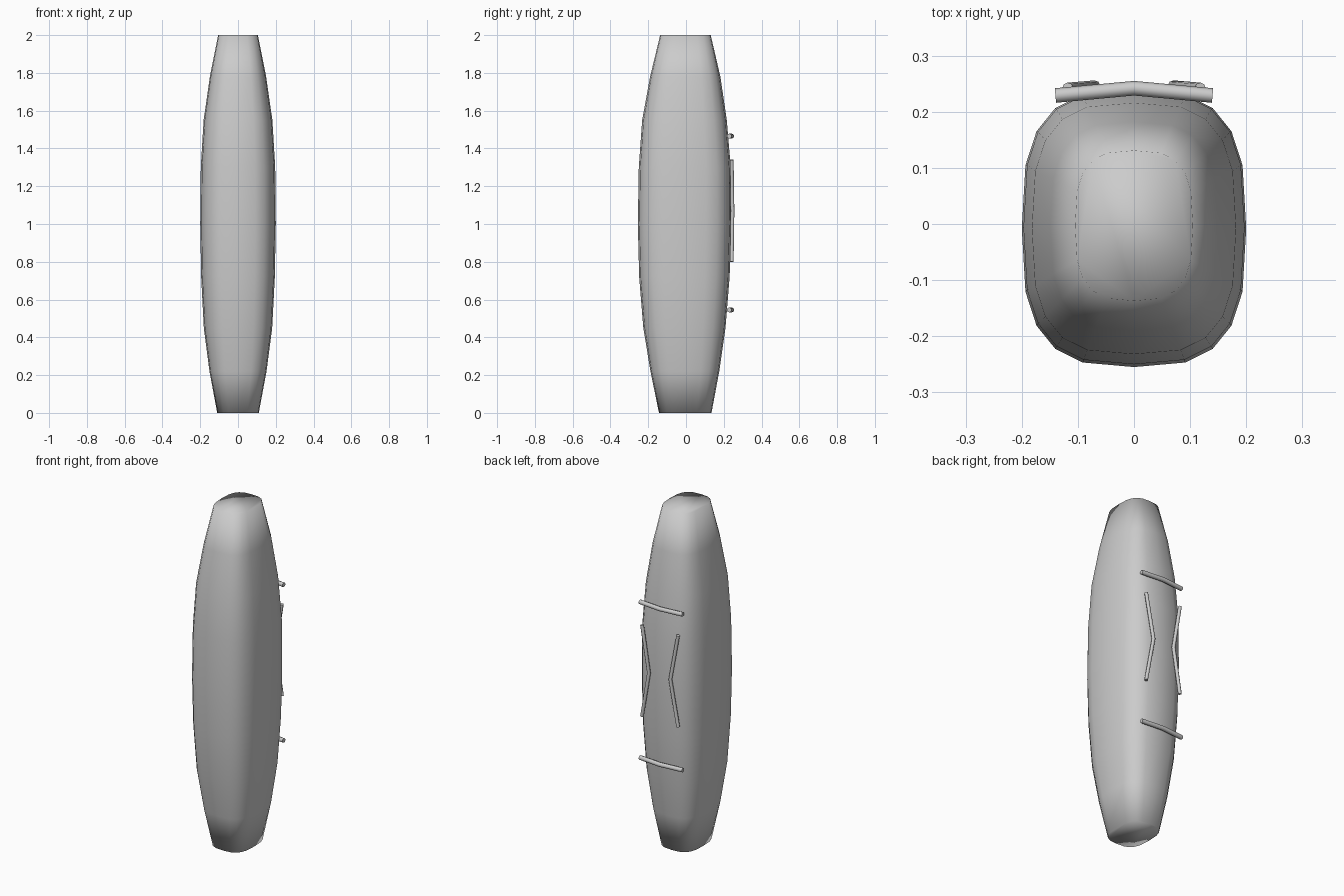
import bpy, bmesh, math

if "Cube" in bpy.data.objects:
    bpy.data.objects.remove(bpy.data.objects["Cube"])

# hull sections: z, half width x, front y, back y
SECTIONS = [(0, .11, -.143, .135), (.22, .151, -.188, .176), (.45, .181, -.226, .209),
            (.72, .195, -.248, .231), (1, .2, -.255, .239), (1.3, .197, -.25, .237),
            (1.55, .182, -.232, .216), (1.78, .149, -.19, .182), (2, .105, -.137, .131)]
SIDES = 20


def power(v):
    return math.copysign(abs(v) ** (2 / 3), v)


def make_object(name, bm):
    bmesh.ops.recalc_face_normals(bm, faces=bm.faces)
    me = bpy.data.meshes.new(name)
    bm.to_mesh(me)
    bm.free()
    me.shade_smooth()
    ob = bpy.data.objects.new(name, me)
    bpy.context.collection.objects.link(ob)
    return ob


# rounded-box body tapering to flat ends
bm = bmesh.new()
rings = []
for z, w, y0, y1 in SECTIONS:
    ring = []
    for i in range(SIDES):
        a = math.tau * i / SIDES
        x = w * power(math.cos(a))
        y = (y0 + y1) / 2 + (y1 - y0) / 2 * power(math.sin(a))
        ring.append(bm.verts.new((x, y, z)))
    rings.append(ring)
for lo, hi in zip(rings, rings[1:]):
    for i in range(SIDES):
        j = (i + 1) % SIDES
        bm.faces.new((lo[i], lo[j], hi[j], hi[i]))
bm.faces.new(rings[0])
bm.faces.new(rings[-1])
make_object("body", bm)


def rod(name, points, radius):
    cu = bpy.data.curves.new(name, 'CURVE')
    cu.dimensions = '3D'
    cu.bevel_depth = radius
    cu.bevel_resolution = 2
    cu.use_fill_caps = True
    sp = cu.splines.new('POLY')
    sp.points.add(len(points) - 1)
    for p, co in zip(sp.points, points):
        p.co = (*co, 1)
    sp.use_smooth = True
    ob = bpy.data.objects.new(name, cu)
    bpy.context.collection.objects.link(ob)


# horizontal bars across the back
for name, z in (("upper_bar", 1.465), ("lower_bar", .545)):
    rod(name, [(-.14, .229, z), (0, .242, z), (.14, .229, z)], .013)

# bent upright handles on the back
for name, s in (("right_handle", 1), ("left_handle", -1)):
    rod(name, [(s * .118, .242, .8), (s * .07, .246, 1.07), (s * .118, .242, 1.34)], .01)
